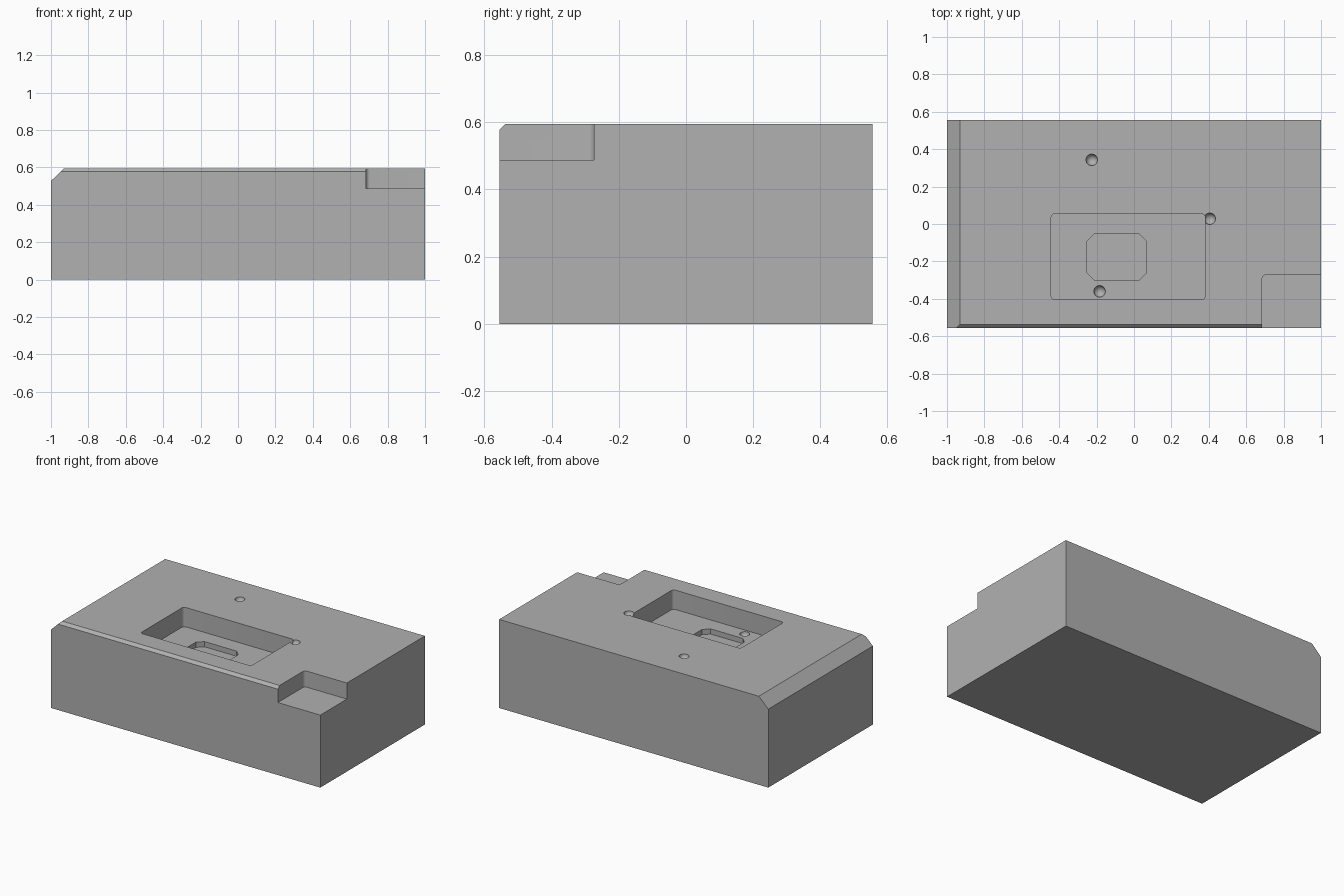
import bpy
import bmesh

if "Cube" in bpy.data.objects:
    bpy.data.objects.remove(bpy.data.objects["Cube"], do_unlink=True)

HALF_DEPTH, TOP = 0.555, 0.595
POCKET_FLOOR, RECESS_FLOOR, NOTCH_FLOOR = 0.465, 0.43, 0.487

grey = bpy.data.materials.new("plain grey")
grey.use_nodes = True
grey.diffuse_color = (0.44, 0.44, 0.44, 1)
grey.node_tree.nodes["Principled BSDF"].inputs["Base Color"].default_value = grey.diffuse_color


def make_object(name, bm):
    bmesh.ops.recalc_face_normals(bm, faces=bm.faces[:])
    mesh = bpy.data.meshes.new(name)
    bm.to_mesh(mesh)
    bm.free()
    mesh.materials.append(grey)
    obj = bpy.data.objects.new(name, mesh)
    bpy.context.collection.objects.link(obj)
    return obj


def extruded(points, direction):
    """Closed prism from a flat outline."""
    bm = bmesh.new()
    face = bm.faces.new([bm.verts.new(p) for p in points])
    result = bmesh.ops.extrude_face_region(bm, geom=[face], use_keep_orig=True)
    verts = [g for g in result["geom"] if isinstance(g, bmesh.types.BMVert)]
    bmesh.ops.translate(bm, verts=verts, vec=direction)
    bmesh.ops.recalc_face_normals(bm, faces=bm.faces[:])
    return bm


def pocket_cutter(name, x0, x1, y0, y1, floor, corner, segments):
    """Upright box with rounded or chamfered corners, open above the block."""
    bm = extruded([(x0, y0, floor), (x1, y0, floor), (x1, y1, floor), (x0, y1, floor)],
                  (0, 0, 0.8 - floor))
    upright = [e for e in bm.edges if abs(e.verts[0].co.z - e.verts[1].co.z) > 0.1]
    bmesh.ops.bevel(bm, geom=upright, offset=corner, offset_type='OFFSET',
                    segments=segments, profile=0.5, affect='EDGES')
    return make_object(name, bm)


def dimple_cutter(name, x, y, z, radius=0.031):
    bm = bmesh.new()
    bmesh.ops.create_uvsphere(bm, u_segments=24, v_segments=16, radius=radius)
    bmesh.ops.translate(bm, verts=bm.verts[:], vec=(x, y, z))
    return make_object(name, bm)


# Block with the wide sloped edge on its right end
profile = [(-1, 0), (1, 0), (1, TOP), (-0.93, TOP), (-1, 0.527)]
bm = extruded([(x, -HALF_DEPTH, z) for x, z in profile], (0, 2 * HALF_DEPTH, 0))

# Narrow chamfer along the front top edge
cut = bmesh.ops.bisect_plane(bm, geom=bm.verts[:] + bm.edges[:] + bm.faces[:],
                             plane_co=(0, -HALF_DEPTH, TOP - 0.018),
                             plane_no=(0, -1, 1), clear_outer=True)
rim = [g for g in cut["geom_cut"] if isinstance(g, bmesh.types.BMEdge)]
bmesh.ops.holes_fill(bm, edges=rim, sides=0)
block = make_object("block", bm)

# Pocket, inner recess, corner notch and three round dimples
cutters = [
    pocket_cutter("pocket_cutter", -0.443, 0.38, -0.405, 0.055, POCKET_FLOOR, 0.02, 5),
    pocket_cutter("recess_cutter", -0.25, 0.065, -0.30, -0.053, RECESS_FLOOR, 0.038, 1),
    pocket_cutter("notch_cutter", 0.685, 1.2, -0.8, -0.273, NOTCH_FLOOR, 0.02, 5),
    dimple_cutter("back_dimple_cutter", -0.226, 0.343, TOP),
    dimple_cutter("side_dimple_cutter", 0.405, 0.028, TOP),
    dimple_cutter("pocket_dimple_cutter", -0.184, -0.36, POCKET_FLOOR),
]
bpy.ops.object.select_all(action='DESELECT')
bpy.context.view_layer.objects.active = block
block.select_set(True)
for cutter in cutters:
    cutter.hide_render = True
    mod = block.modifiers.new(cutter.name, 'BOOLEAN')
    mod.operation, mod.solver, mod.object = 'DIFFERENCE', 'EXACT', cutter
    bpy.ops.object.modifier_apply(modifier=mod.name)
    bpy.data.objects.remove(cutter, do_unlink=True)

bpy.ops.object.shade_smooth_by_angle(angle=0.5)
